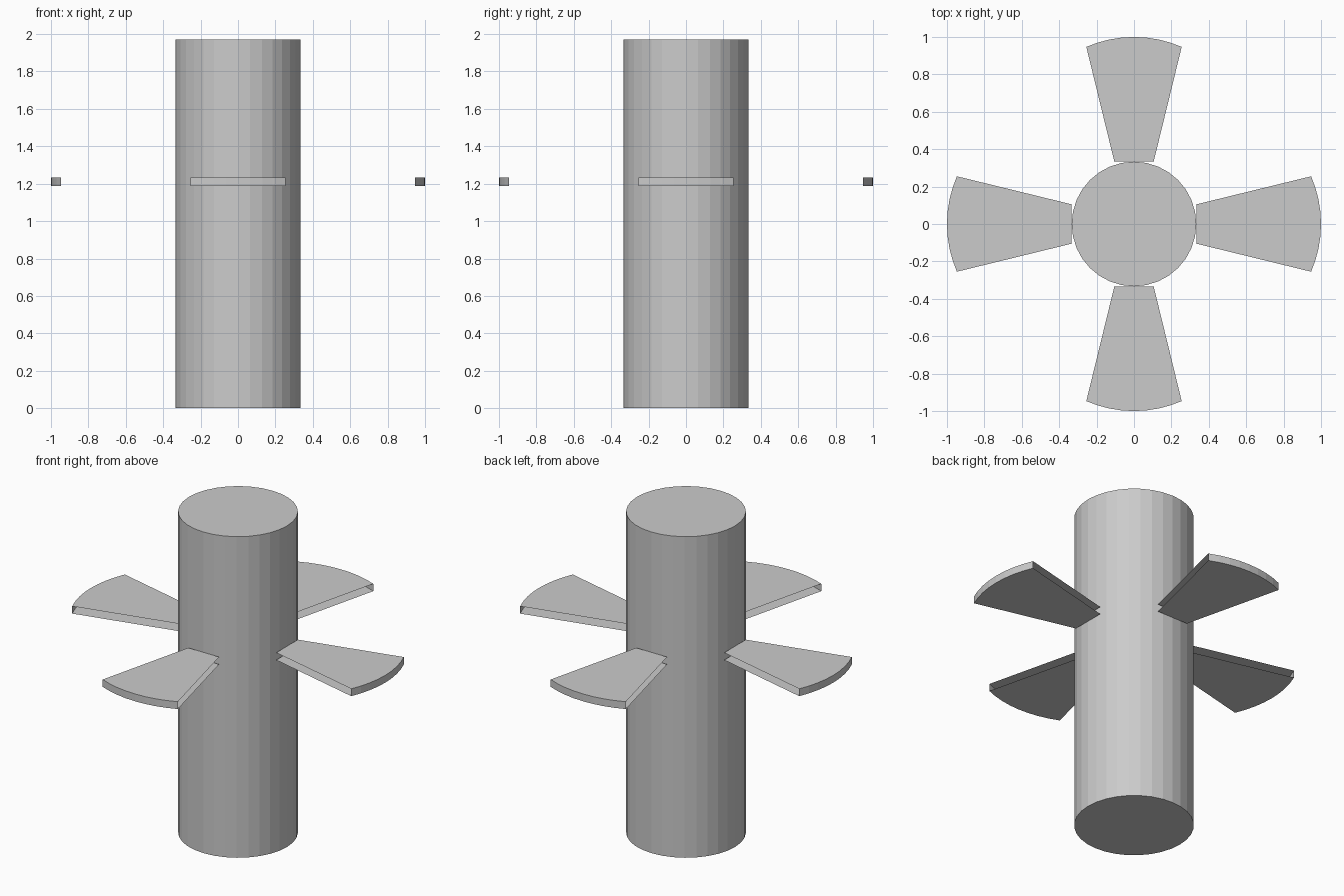
import bpy, bmesh, math

if "Cube" in bpy.data.objects:
    bpy.data.objects.remove(bpy.data.objects["Cube"])

# Central column: flat-shaded 32-sided cylinder
H, R = 1.97, 0.333
bpy.ops.mesh.primitive_cylinder_add(vertices=32, radius=R, depth=H, location=(0, 0, H / 2))
bpy.context.object.name = "column"

# Blade outline: straight inner edge, shallow outer arc
Z0, Z1 = 1.187, 1.232
HALF_IN, X_IN = 0.105, 0.333
HALF_OUT, X_OUT, X_TIP = 0.255, 0.947, 1.0
sag = X_TIP - X_OUT
arc_r = (HALF_OUT ** 2 + sag ** 2) / (2 * sag)
arc_a = math.asin(HALF_OUT / arc_r)
SEG = 8


def blade(name, turn):
    """Thin shell with top, bottom and outer rim; radial sides and root are open."""
    bm = bmesh.new()
    arc = []
    for i in range(SEG + 1):
        a = -arc_a + 2 * arc_a * i / SEG
        arc.append((X_TIP - arc_r + arc_r * math.cos(a), arc_r * math.sin(a)))
    outline = [(X_IN, -HALF_IN)] + arc + [(X_IN, HALF_IN)]
    low = [bm.verts.new((x, y, Z0)) for x, y in outline]
    top = [bm.verts.new((x, y, Z1)) for x, y in outline]
    bm.faces.new(top)
    bm.faces.new(low[::-1])
    for i in range(1, SEG + 1):
        bm.faces.new((low[i], low[i + 1], top[i + 1], top[i]))
    mesh = bpy.data.meshes.new(name)
    bm.to_mesh(mesh)
    bm.free()
    ob = bpy.data.objects.new(name, mesh)
    ob.rotation_euler.z = turn
    bpy.context.collection.objects.link(ob)


# Four blades around the column
for k, side in enumerate(("right", "back", "left", "front")):
    blade(side + "_blade", k * math.pi / 2)
